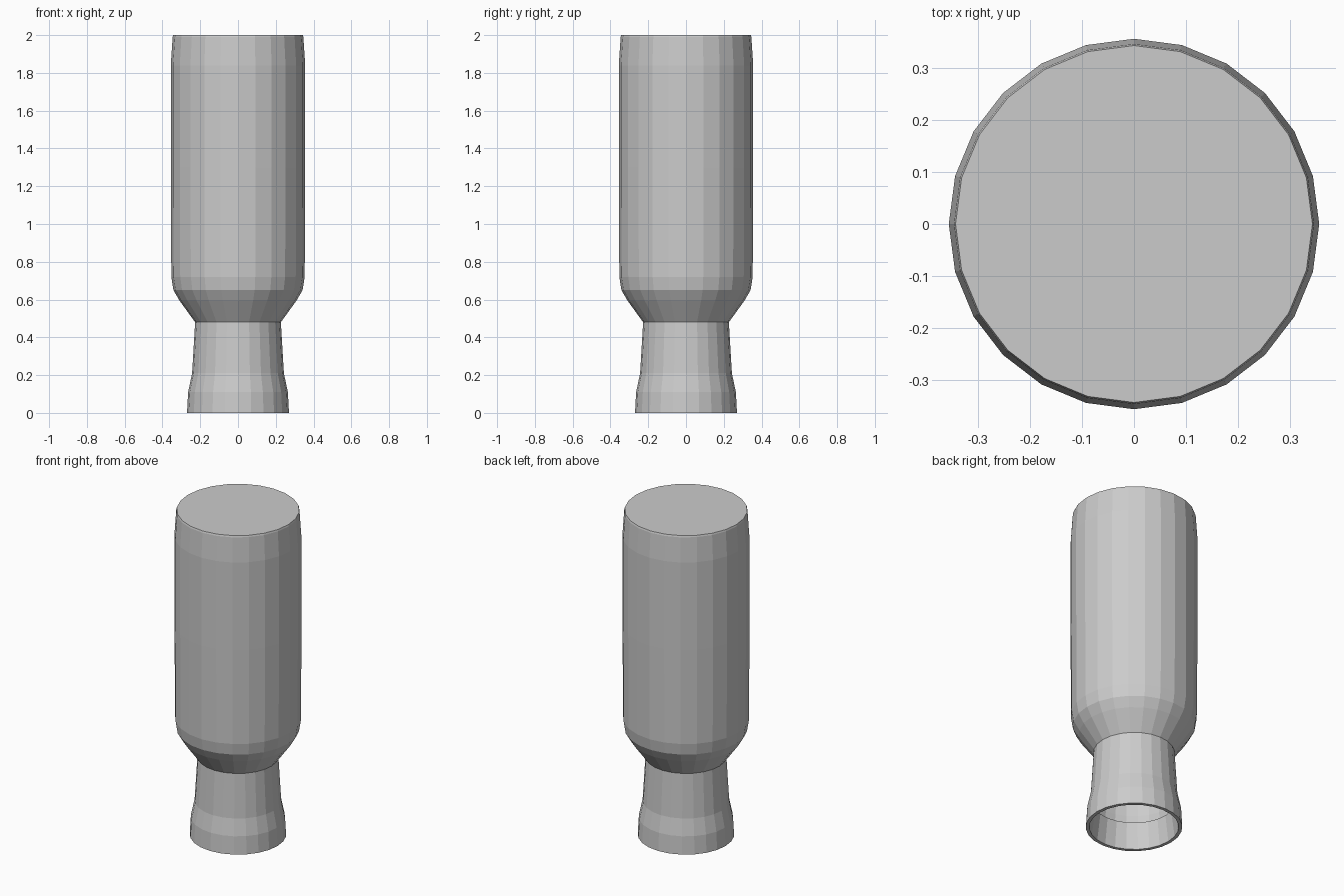
import bpy, bmesh, math

if "Cube" in bpy.data.objects:
    bpy.data.objects.remove(bpy.data.objects["Cube"])

SIDES = 24


def lathe(name, profile, cap_end=False):
    """Spin a (radius, z) profile around z into a flat-faced shell."""
    bm = bmesh.new()
    rings = []
    for r, z in profile:
        rings.append([bm.verts.new((r * math.cos(2 * math.pi * i / SIDES),
                                    r * math.sin(2 * math.pi * i / SIDES), z))
                      for i in range(SIDES)])
    for a, b in zip(rings, rings[1:]):
        for i in range(SIDES):
            j = (i + 1) % SIDES
            bm.faces.new((a[i], a[j], b[j], b[i]))
    if cap_end:
        bm.faces.new(rings[-1])
    mesh = bpy.data.meshes.new(name)
    bm.to_mesh(mesh)
    bm.free()
    obj = bpy.data.objects.new(name, mesh)
    bpy.context.collection.objects.link(obj)
    return obj


# Flared hollow neck with a thin rim, open at the bottom
lathe("neck", [(0.229, 0.16), (0.245, 0.04), (0.25, 0.0), (0.27, 0.0),
               (0.264, 0.11), (0.243, 0.21), (0.227, 0.48)])

# Tapered shoulder and tall cylindrical body with a closed flat top
lathe("body", [(0.227, 0.48), (0.31, 0.595), (0.342, 0.65), (0.353, 0.72),
               (0.356, 1.3), (0.356, 1.84), (0.346, 1.99), (0.343, 2.0)],
      cap_end=True)
